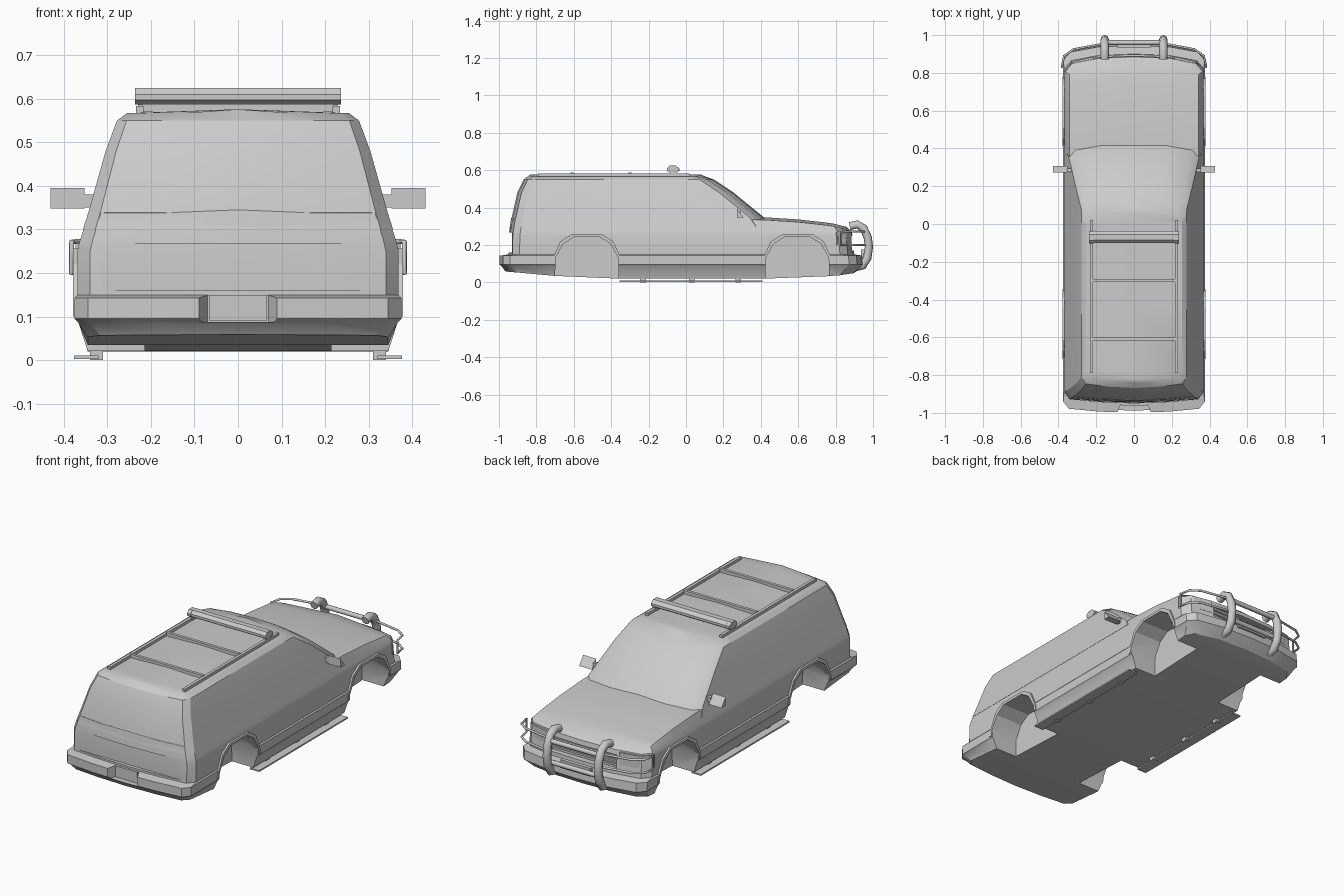
import bpy, bmesh

cube = bpy.data.objects.get("Cube")
if cube:
    bpy.data.objects.remove(cube, do_unlink=True)

grey = bpy.data.materials.new("plain_grey")
grey.use_nodes = True
grey.diffuse_color = (0.6, 0.6, 0.6, 1)
grey.node_tree.nodes["Principled BSDF"].inputs["Base Color"].default_value = (0.6, 0.6, 0.6, 1)


def finish(bm, name):
    bmesh.ops.recalc_face_normals(bm, faces=bm.faces)
    mesh = bpy.data.meshes.new(name)
    bm.to_mesh(mesh)
    bm.free()
    ob = bpy.data.objects.new(name, mesh)
    bpy.context.collection.objects.link(ob)
    mesh.materials.append(grey)
    return ob


def activate(ob):
    bpy.ops.object.select_all(action='DESELECT')
    ob.select_set(True)
    bpy.context.view_layer.objects.active = ob


def smooth(ob, angle=0.5):
    activate(ob)
    bpy.ops.object.shade_smooth_by_angle(angle=angle)


def prism(name, pts, axis, lo, hi):
    """Extrude a 2D outline along x, y or z."""
    def place(p, t):
        return {'x': (t, *p), 'y': (p[0], t, p[1]), 'z': (*p, t)}[axis]
    bm = bmesh.new()
    a, b = [[bm.verts.new(place(p, t)) for p in pts] for t in (lo, hi)]
    bm.faces.new(a)
    bm.faces.new(b[::-1])
    for i in range(len(pts)):
        j = (i + 1) % len(pts)
        bm.faces.new((a[i], a[j], b[j], b[i]))
    return finish(bm, name)


def box(name, x, y, z):
    return prism(name, [(x[0], y[0]), (x[1], y[0]), (x[1], y[1]), (x[0], y[1])], 'z', *z)


def tube(name, pts, radius):
    curve = bpy.data.curves.new(name, 'CURVE')
    curve.dimensions = '3D'
    curve.bevel_depth, curve.bevel_resolution = radius, 2
    curve.use_fill_caps = True
    sp = curve.splines.new('POLY')
    sp.points.add(len(pts) - 1)
    for p, co in zip(sp.points, pts):
        p.co = (*co, 1)
    ob = bpy.data.objects.new(name, curve)
    bpy.context.collection.objects.link(ob)
    curve.materials.append(grey)
    activate(ob)
    bpy.ops.object.convert(target='MESH')
    smooth(bpy.context.object, 0.9)


def cut(ob, cutter):
    mod = ob.modifiers.new("cut", 'BOOLEAN')
    mod.operation, mod.solver, mod.object = 'DIFFERENCE', 'EXACT', cutter
    activate(ob)
    bpy.ops.object.modifier_apply(modifier=mod.name)
    bpy.data.objects.remove(cutter, do_unlink=True)


def interp(table, y):
    for (a, za), (b, zb) in zip(table, table[1:]):
        if y <= b:
            return za + (zb - za) * max(0, y - a) / (b - a)
    return table[-1][1]


def stack(name, rings, sides, bow, crown):
    """Stack plan outlines (height, half width, front, back) and cap both ends."""
    bm = bmesh.new()
    loops = []
    for z, w, yf, yr in rings:
        half = [(0, yf), (.5 * w, yf - .2 * bow), (.9 * w, yf - bow), (w, yf - 2.2 * bow)]
        half += [(w, y) for y in sides]
        half += [(w, yr + .06), (.92 * w, yr + .022), (.5 * w, yr + .007), (0, yr)]
        full = half + [(-x, y) for x, y in half[-2:0:-1]]
        loops.append([bm.verts.new((x, y, z(y) if callable(z) else z)) for x, y in full])
    n, m = len(loops[0]), len(half)
    for a, b in zip(loops, loops[1:]):
        for i in range(n):
            j = (i + 1) % n
            bm.faces.new((a[i], a[j], b[j], b[i]))
    for lp, rise in ((loops[0], 0), (loops[-1], crown)):
        mid = [lp[0]]
        for i in range(1, m - 1):
            mid.append(bm.verts.new((0, lp[i].co.y, lp[i].co.z + rise)))
        mid.append(lp[m - 1])
        mid[0].co.z += rise * .5
        mid[-1].co.z += rise * .5
        for i in range(m - 1):
            for side in (lp[:m], [lp[-k % n] for k in range(m)]):
                quad = dict.fromkeys((mid[i], side[i], side[i + 1], mid[i + 1]))
                bm.faces.new(list(quad))
    return finish(bm, name)


# Lower body with bumpers, belt trim and bonnet
def floor_line(y):
    return interp([(-.98, .06), (-.7, .035), (-.35, .02), (.42, .02), (.8, .035), (.93, .055)], y)


def bonnet_line(y):
    return interp([(.3, .338), (.41, .335), (.6, .323), (.78, .303), (.87, .28)], y)


body = stack("lower_body", [
    (floor_line, .345, .90, -.965), (.085, .366, .94, -.985), (.095, .375, .95, -1),
    (.143, .375, .945, -1), (.15, .369, .9, -.95), (.25, .369, .89, -.948),
    (.275, .363, .885, -.945), (bonnet_line, .342, .868, -.935)],
    [.75, .6, .41, 0, -.36, -.7], .035, .014)


# Wheel wells and flared arch lips
def arch(c, grow=0.0, low=-.1):
    right = [(.172, low), (.168, .13), (.128, .205), (.07, .242)]
    right = [(y + grow, z + (grow if z > .2 else 0)) for y, z in right]
    return [(c + y, z) for y, z in right] + [(c - y, z) for y, z in right[::-1]]


for c, end in ((.595, "front"), (-.53, "rear")):
    for s, side in ((1, "left"), (-1, "right")):
        cut(body, prism("well_cutter", arch(c), 'x', s * .215, s * .5))
        lip = arch(c, .014, .1) + arch(c, 0, .1)[::-1]
        prism(f"{end}_{side}_arch_lip", lip, 'x', s * .35, s * .379)

# Recessed tailgate panel, bumper notch and grille opening
cut(body, box("tailgate_cutter", (-.31, .31), (-1.1, -.93), (.16, .268)))
notch = [(-.1, -1.02), (.1, -1.02), (.07, -.955), (-.07, -.955)]
cut(body, prism("notch_cutter", notch, 'z', .087, .2))
cut(body, box("grille_cutter", (-.2, .2), (.865, 1.1), (.17, .25)))
smooth(body)
box("number_plate", (-.065, .065), (-.962, -.95), (.09, .15))
for k in range(3):
    z = .185 + k * .022
    box("grille_slat", (-.2, .2), (.86, .874), (z, z + .01))

# Cabin
cabin = stack("cabin", [
    (.3, .356, .45, -.942), (.345, .342, .42, -.932), (.48, .304, .255, -.902),
    (.55, .278, .15, -.868), (.567, .255, .09, -.84)], [.0, -.4], .035, .009)
smooth(cabin)

# Roof rails, crossbars and light bar
for y in (-.3, -.61):
    box("roof_crossbar", (-.22, .22), (y - .008, y + .008), (.57, .588))
lamp = [(-.1, .597), (-.1, .61), (-.085, .625), (-.055, .625), (-.036, .61), (-.036, .597),
        (-.05, .587), (-.085, .587)]
prism("light_bar", lamp, 'x', -.215, .215)

for s, side in ((1, "left"), (-1, "right")):
    def span(a, b):
        return tuple(sorted((s * a, s * b)))
    box(f"{side}_roof_rail", span(.217, .234), (-.79, .02), (.565, .583))
    prism(f"{side}_light_bar_cap", [(y * 1.02, z) for y, z in lamp], 'x', s * .215, s * .237)
    box(f"{side}_light_bar_foot", span(.215, .23), (-.085, -.05), (.565, .592))

    # Door mirrors
    mirror = [(.272, .395), (.272, .348), (.308, .348)]
    prism(f"{side}_mirror", mirror, 'x', s * .353, s * .43)
    box(f"{side}_mirror_arm", span(.315, .355), (.275, .295), (.35, .38))

    # Running boards on brackets
    box(f"{side}_running_board", span(.32, .377), (-.355, .41), (.003, .011))
    for y in (-.23, .03, .28):
        box(f"{side}_board_bracket", span(.31, .34), (y - .015, y + .015), (0, .025))

    # Wraparound headlamps
    lens = [(.215, .885), (.32, .862), (.355, .83), (.373, .805), (.36, .8), (.215, .83)]
    prism(f"{side}_headlamp", [(s * x, y) for x, y in lens], 'z', .2, .268)

    # Bull bar uprights and headlamp guards
    bow = [(.875, .3), (.915, .31), (.95, .29), (.972, .24), (.978, .19), (.97, .13), (.945, .09), (.9, .08)]
    tube(f"{side}_bull_bar_upright", [(s * .155, y, z) for y, z in bow], .022)
    plan = [(.155, .955), (.32, .925), (.37, .89), (.382, .83)]
    low = [(s * x, y, .2) for x, y in plan]
    high = [(s * x, y, .272) for x, y in plan[::-1]]
    tube(f"{side}_headlamp_guard", low + high, .006)

# Bull bar cross members
for z in (.15, .265):
    tube("bull_bar_cross_tube", [(-.155, .96, z), (.155, .96, z)], .013)
box("bull_bar_plate", (-.09, .09), (.935, .955), (.13, .175))
